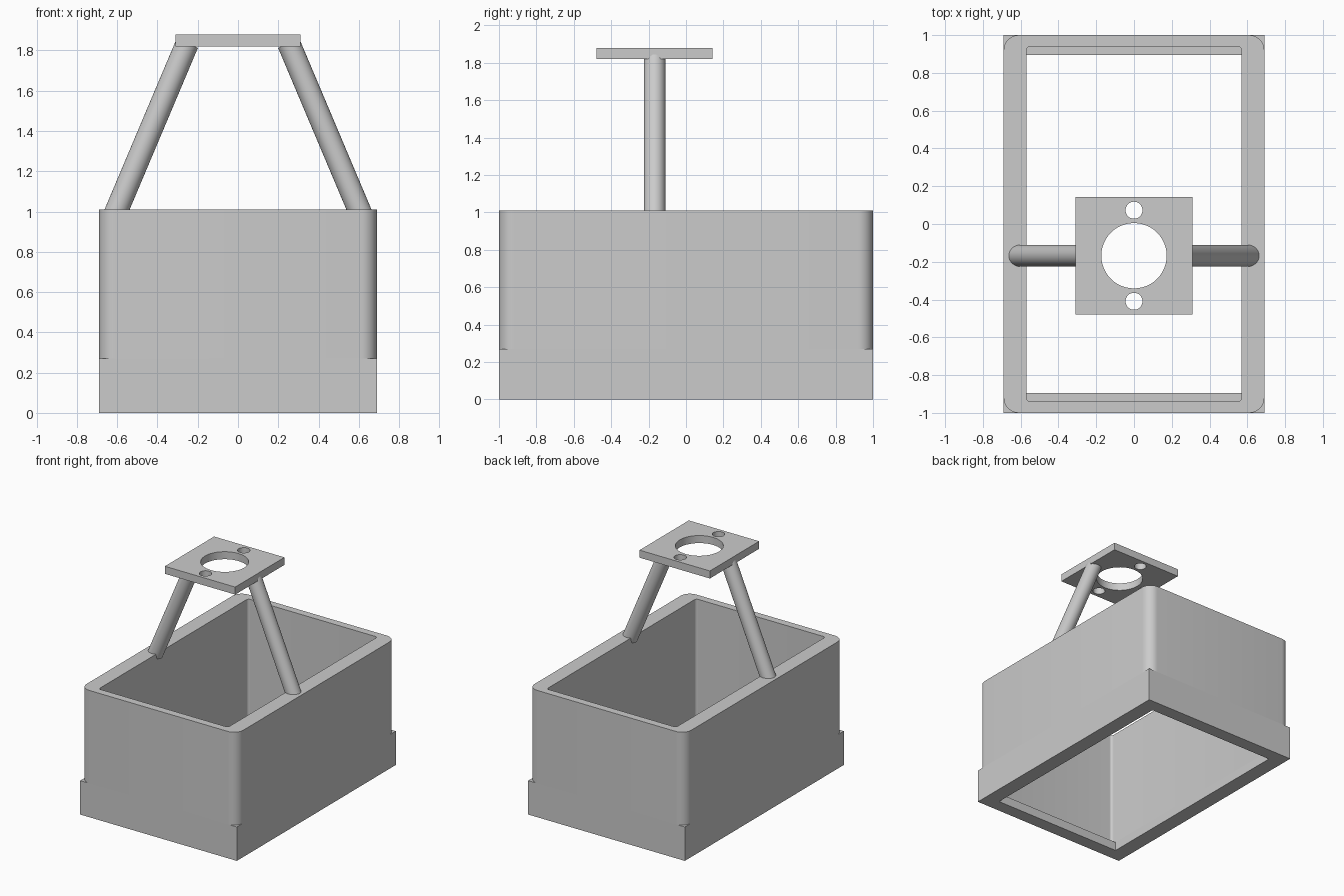
import bpy, bmesh, math
from mathutils import Vector

if "Cube" in bpy.data.objects:
    bpy.data.objects.remove(bpy.data.objects["Cube"])

grey = bpy.data.materials.new("light_grey")
grey.diffuse_color = (0.6, 0.6, 0.6, 1)
grey.use_nodes = True
grey.node_tree.nodes["Principled BSDF"].inputs["Base Color"].default_value = grey.diffuse_color


def add_object(name, mesh, smooth_angle=35):
    obj = bpy.data.objects.new(name, mesh)
    bpy.context.collection.objects.link(obj)
    mesh.materials.clear()
    mesh.materials.append(grey)
    bpy.ops.object.select_all(action='DESELECT')
    obj.select_set(True)
    bpy.context.view_layer.objects.active = obj
    bpy.ops.object.shade_smooth_by_angle(angle=math.radians(smooth_angle))
    return obj


def rounded_rect(hx, hy, r, z, steps=8):
    """Counter-clockwise ring; a radius of 0 gives square corners."""
    pts = []
    for i, (sx, sy) in enumerate([(1, 1), (-1, 1), (-1, -1), (1, -1)]):
        for k in range(steps + 1):
            a = math.radians(90 * (i + k / steps))
            pts.append((sx * (hx - r) + r * math.cos(a),
                        sy * (hy - r) + r * math.sin(a), z))
    return pts


def circle(cx, cy, r, n):
    return [(cx + r * math.cos(2 * math.pi * k / n),
             cy + r * math.sin(2 * math.pi * k / n), 0) for k in range(n)]


# Open box: outer wall, rim, inner wall and bottom lip as one closed loft
rings = [
    (0.69, 1.0, 0, 0), (0.69, 1.0, 0, 0.27),            # square base
    (0.69, 1.0, 0.08, 0.27), (0.69, 1.0, 0.08, 1.01),   # rounded upper wall
    (0.57, 0.94, 0.02, 1.01), (0.57, 0.94, 0.02, 0.07), # cavity
    (0.57, 0.895, 0, 0.07), (0.57, 0.895, 0, 0),        # lip around the base
]
bm = bmesh.new()
loops = [[bm.verts.new(p) for p in rounded_rect(*ring)] for ring in rings]
for a, b in zip(loops, loops[1:] + loops[:1]):
    n = len(a)
    for i in range(n):
        j = (i + 1) % n
        bm.faces.new((a[i], a[j], b[j], b[i]))
bmesh.ops.remove_doubles(bm, verts=bm.verts, dist=1e-5)
flat = [f for f in bm.faces if f.calc_area() < 1e-7]
bmesh.ops.delete(bm, geom=flat, context='FACES_ONLY')
box_mesh = bpy.data.meshes.new("box")
bm.to_mesh(box_mesh)
bm.free()
add_object("box", box_mesh)

# Mounting plate with one large and two small holes
PLATE_Y = -0.168
curve = bpy.data.curves.new("plate_outline", 'CURVE')
curve.dimensions = '2D'
curve.fill_mode = 'BOTH'
curve.extrude = 0.03
outlines = [
    [(-0.31, -0.31, 0), (0.31, -0.31, 0), (0.31, 0.31, 0), (-0.31, 0.31, 0)],
    circle(0, 0, 0.173, 48), circle(0, 0.241, 0.045, 32), circle(0, -0.241, 0.045, 32),
]
for pts in outlines:
    spline = curve.splines.new('POLY')
    spline.points.add(len(pts) - 1)
    for point, co in zip(spline.points, pts):
        point.co = (*co, 1)
    spline.use_cyclic_u = True
outline = bpy.data.objects.new("plate_outline", curve)
bpy.context.collection.objects.link(outline)
bpy.context.view_layer.update()
plate_mesh = bpy.data.meshes.new_from_object(
    outline.evaluated_get(bpy.context.evaluated_depsgraph_get()))
bpy.data.objects.remove(outline)
bm = bmesh.new()
bm.from_mesh(plate_mesh)
bmesh.ops.remove_doubles(bm, verts=bm.verts, dist=1e-5)
bmesh.ops.recalc_face_normals(bm, faces=bm.faces)
bm.to_mesh(plate_mesh)
bm.free()
add_object("mounting_plate", plate_mesh).location = (0, PLATE_Y, 1.85)

# Slanted round legs from the rim up to the plate
for side, name in ((-1, "left_leg"), (1, "right_leg")):
    low = Vector((side * 0.611, PLATE_Y, 0.985))
    high = Vector((side * 0.252, PLATE_Y, 1.835))
    axis = high - low
    bm = bmesh.new()
    bmesh.ops.create_cone(bm, cap_ends=True, segments=48, radius1=0.0575,
                          radius2=0.0575, depth=axis.length)
    leg_mesh = bpy.data.meshes.new(name)
    bm.to_mesh(leg_mesh)
    bm.free()
    leg = add_object(name, leg_mesh)
    leg.location = (low + high) / 2
    leg.rotation_euler = axis.to_track_quat('Z', 'Y').to_euler()
